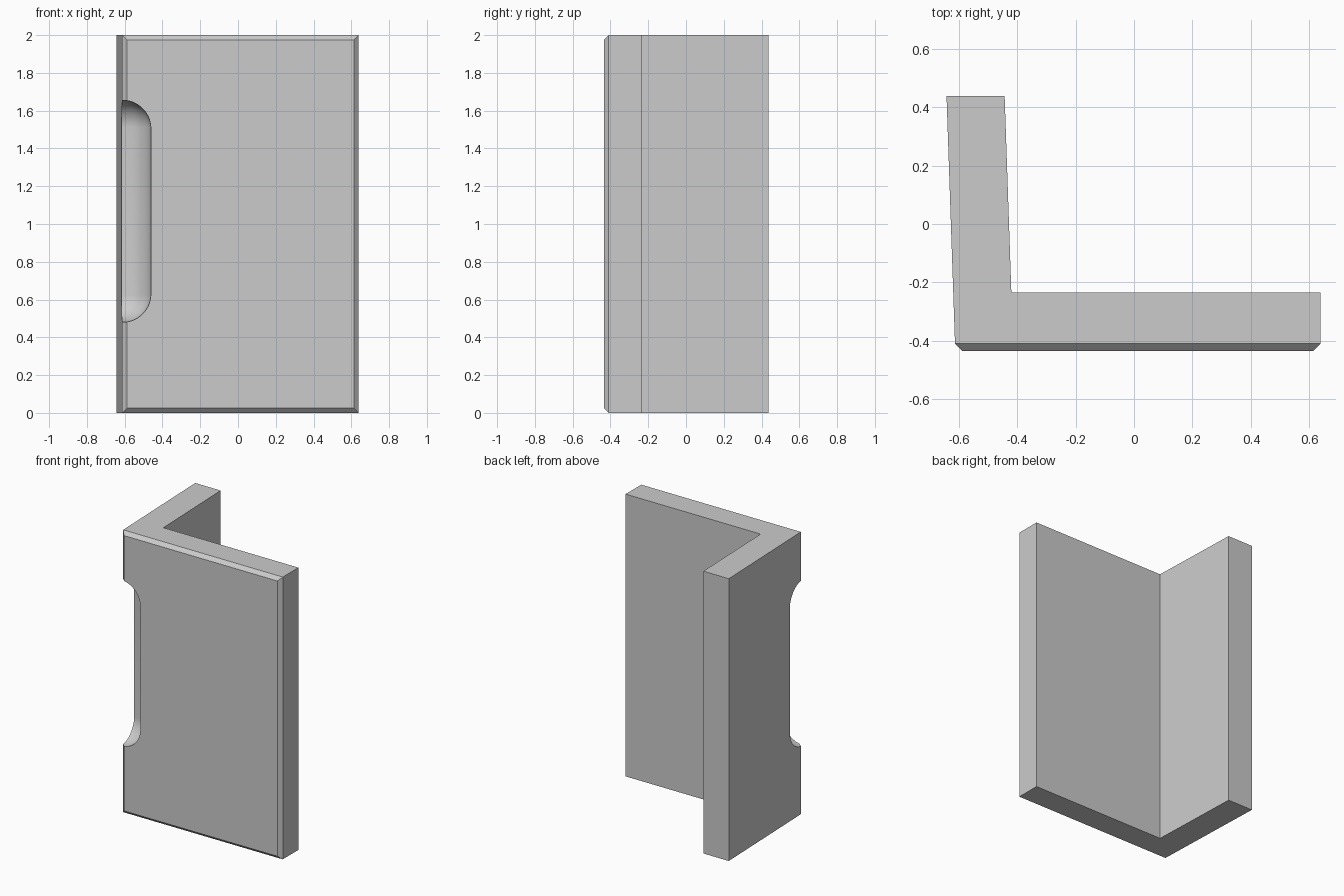
import bpy, bmesh, math

cube = bpy.data.objects.get("Cube")
if cube:
    bpy.data.objects.remove(cube, do_unlink=True)

HEIGHT = 2.0
CHAMFER = 0.025
RADIUS = 0.15
GROOVE_BOTTOM, GROOVE_TOP = 0.48, 1.655

grey = bpy.data.materials.new("light_grey")
grey.use_nodes = True
colour = (0.6, 0.6, 0.6, 1)
grey.diffuse_color = colour
grey.node_tree.nodes["Principled BSDF"].inputs["Base Color"].default_value = colour


def make_object(name, bm):
    bmesh.ops.recalc_face_normals(bm, faces=bm.faces)
    mesh = bpy.data.meshes.new(name)
    bm.to_mesh(mesh)
    bm.free()
    mesh.materials.append(grey)
    obj = bpy.data.objects.new(name, mesh)
    bpy.context.collection.objects.link(obj)
    return obj


# Corner panel: L-shaped section pulled upward, slightly slanted side leg
section = [(-0.613, -0.41), (0.638, -0.41), (0.638, -0.235),
           (-0.42, -0.235), (-0.443, 0.438), (-0.642, 0.438)]
bm = bmesh.new()
base = bm.faces.new([bm.verts.new((x, y, 0)) for x, y in section])
pulled = bmesh.ops.extrude_face_region(bm, geom=[base])["geom"]
bmesh.ops.translate(bm, vec=(0, 0, HEIGHT),
                    verts=[v for v in pulled if isinstance(v, bmesh.types.BMVert)])
bmesh.ops.recalc_face_normals(bm, faces=bm.faces)

# Chamfered border around the front face
front = min(bm.faces, key=lambda f: f.calc_center_median().y)
bmesh.ops.inset_region(bm, faces=[front], thickness=CHAMFER, depth=CHAMFER,
                       use_even_offset=True)
panel = make_object("corner_panel", bm)

# Round-ended cutter: sphere halves pulled apart along the front edge
bm = bmesh.new()
bmesh.ops.create_uvsphere(bm, u_segments=64, v_segments=33, radius=RADIUS)
middle = (GROOVE_BOTTOM + GROOVE_TOP) / 2
half = (GROOVE_TOP - GROOVE_BOTTOM) / 2 - RADIUS
for v in bm.verts:
    v.co.z += middle + math.copysign(half, v.co.z)
    v.co.x -= 0.611
    v.co.y -= 0.43
cutter = make_object("grip_cutter", bm)
cutter.hide_render = True

# Cut the finger grip and finish the shading
cut = panel.modifiers.new("finger_grip", "BOOLEAN")
cut.operation = "DIFFERENCE"
cut.solver = "EXACT"
cut.object = cutter
bpy.ops.object.select_all(action="DESELECT")
bpy.context.view_layer.objects.active = panel
panel.select_set(True)
bpy.ops.object.modifier_apply(modifier=cut.name)
bpy.data.objects.remove(cutter, do_unlink=True)
bpy.ops.object.shade_smooth_by_angle(angle=math.radians(30))
